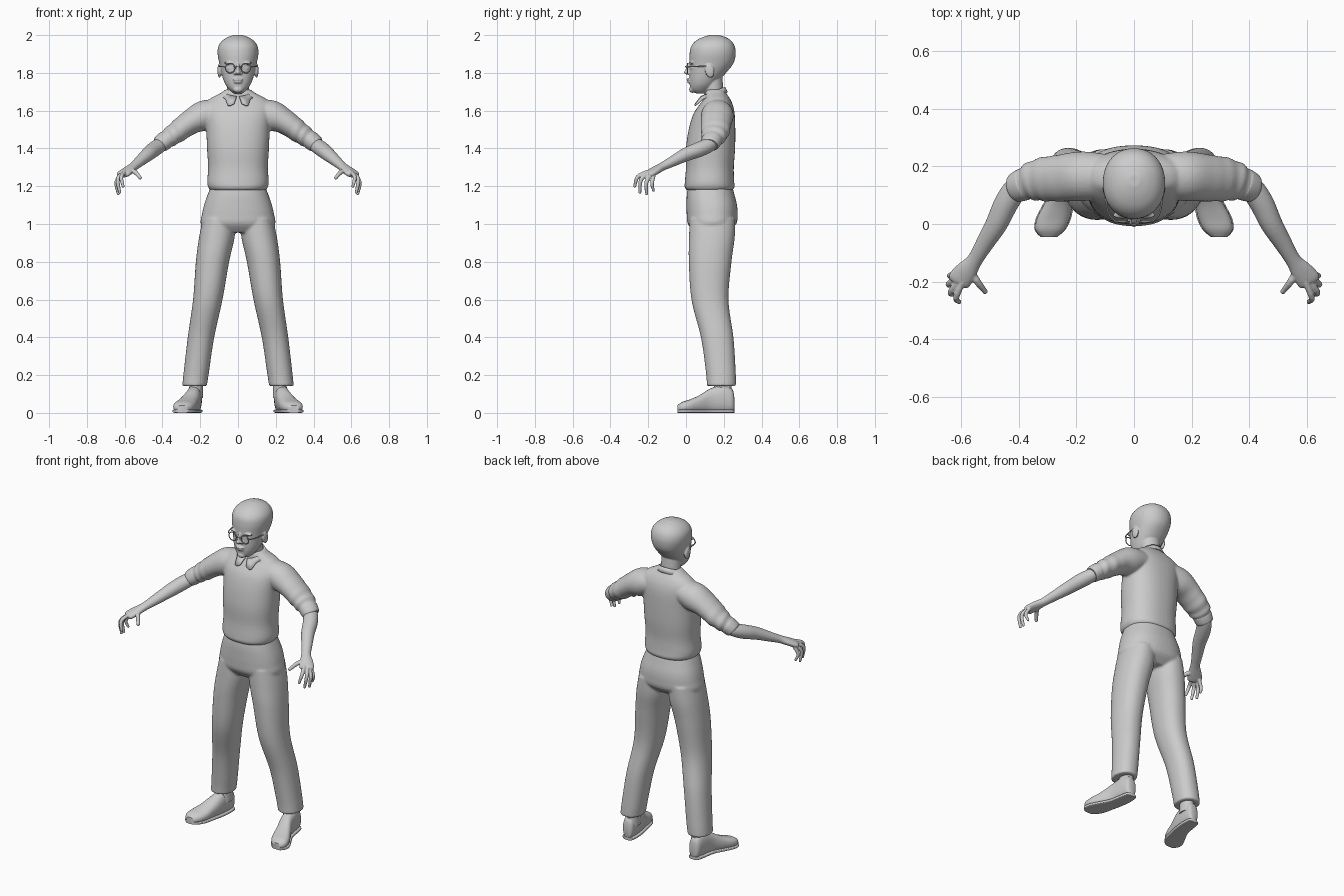
import bpy, bmesh, math
from mathutils import Vector, Matrix

grey = bpy.data.materials.new("plain grey")
grey.diffuse_color = (0.6, 0.6, 0.6, 1)
X, Y, Z = Vector((1, 0, 0)), Vector((0, 1, 0)), Vector((0, 0, 1))


def smooth_rows(rows, k):
    """Catmull-Rom interpolation of station rows."""
    out = []
    for i in range(len(rows) - 1):
        p0, p1, p2, p3 = (rows[max(0, min(len(rows) - 1, i + d))] for d in (-1, 0, 1, 2))
        for s in range(k):
            t = s / k
            out.append([0.5 * (2 * b + (c - a) * t + (2 * a - 5 * b + 4 * c - d) * t * t
                               + (3 * b - a - 3 * c + d) * t ** 3)
                        for a, b, c, d in zip(p0, p1, p2, p3)])
    return out + [list(rows[-1])]


def loft(bm, rows, frame=None, side=1, power=2.0, k=4, n=28, ref=Z, folds=None):
    """Skin through rows (x, y, z, half width, half height)."""
    rows = smooth_rows(rows, k)
    rings = []
    for i, (x, y, z, a, b) in enumerate(rows):
        if frame:
            u, v = frame
        else:
            t = Vector(rows[min(i + 1, len(rows) - 1)][:3]) - Vector(rows[max(i - 1, 0)][:3])
            u = t.cross(ref).normalized()
            v = u.cross(t).normalized()
        ring = []
        for j in range(n):
            ang = 2 * math.pi * j / n
            c, s = math.cos(ang), math.sin(ang)
            f = folds(i / (len(rows) - 1), ang) if folds else 1
            p = (Vector((x, y, z))
                 + u * a * f * math.copysign(abs(c) ** (2 / power), c)
                 + v * b * f * math.copysign(abs(s) ** (2 / power), s))
            ring.append(bm.verts.new((p.x * side, p.y, p.z)))
        rings.append(ring)
    for r, q in zip(rings, rings[1:]):
        for j in range(n):
            bm.faces.new((r[j], r[(j + 1) % n], q[(j + 1) % n], q[j]))
    bm.faces.new(rings[0])
    bm.faces.new(rings[-1])


def ball(bm, loc, size, rx=0.0):
    m = Matrix.Translation(loc) @ Matrix.Rotation(rx, 4, 'X') @ Matrix.Diagonal((*size, 1))
    bmesh.ops.create_uvsphere(bm, u_segments=16, v_segments=10, radius=1, matrix=m)


def finish(name, bm, voxel=None, relax=3):
    bmesh.ops.recalc_face_normals(bm, faces=bm.faces)
    me = bpy.data.meshes.new(name)
    bm.to_mesh(me)
    bm.free()
    me.materials.append(grey)
    ob = bpy.data.objects.new(name, me)
    bpy.context.collection.objects.link(ob)
    bpy.context.view_layer.objects.active = ob
    bpy.ops.object.select_all(action='DESELECT')
    ob.select_set(True)
    bpy.ops.object.shade_smooth_by_angle(angle=math.radians(45))
    if voxel:
        for m in list(ob.modifiers):
            ob.modifiers.remove(m)
        r = ob.modifiers.new("blend", 'REMESH')
        r.mode, r.voxel_size, r.use_smooth_shade = 'VOXEL', voxel, True
        s = ob.modifiers.new("relax", 'SMOOTH')
        s.factor, s.iterations = 0.5, relax
    return ob


def body_rows(table):
    """(z, front y, back y, half width) to loft rows."""
    return [(0, (f + b) / 2, z, w, (b - f) / 2) for z, f, b, w in table]


# sweater: torso and wrinkled short sleeves blended together
bm = bmesh.new()
loft(bm, body_rows([
    (1.178, .005, .245, .145), (1.195, -.007, .257, .158), (1.225, -.006, .255, .163),
    (1.30, .0, .253, .158), (1.40, .0, .26, .164), (1.50, .014, .261, .168),
    (1.58, .038, .258, .176), (1.63, .07, .248, .176), (1.665, .095, .232, .145),
    (1.69, .10, .215, .098), (1.712, .105, .205, .065)]), (X, Y), power=2.3, n=48)


def sleeve_folds(t, ang):
    w = max(0, min(1, (t - .45) * 4))
    return 1 + .055 * w * math.sin(t * 48 + 1.3 * math.sin(ang))


for s in (1, -1):
    loft(bm, [(.08, .165, 1.60, .075, .06), (.175, .166, 1.575, .086, .08),
              (.25, .16, 1.54, .082, .066), (.33, .153, 1.482, .074, .056),
              (.385, .137, 1.443, .055, .046), (.40, .13, 1.432, .05, .042)],
         side=s, k=10, folds=sleeve_folds)
finish("sweater", bm, .007)

# rolled sleeve cuffs
bm = bmesh.new()
for s in (1, -1):
    loft(bm, [(.375, .141, 1.452, .049, .042), (.38, .139, 1.448, .056, .048),
              (.408, .127, 1.425, .052, .046), (.416, .124, 1.418, .045, .04)], side=s)
finish("sleeve_cuffs", bm)

# trousers: hips and two legs
bm = bmesh.new()
loft(bm, body_rows([
    (1.20, .01, .245, .143), (1.15, .004, .258, .163), (1.10, .003, .27, .18),
    (1.05, .004, .273, .191), (1.0, .01, .266, .197), (.955, .045, .22, .16)]),
    (X, Y), power=2.3, n=48)
for s in (1, -1):
    loft(bm, [(.10, .14, 1.03, .085, .12), (.112, .137, .93, .094, .121),
              (.135, .128, .80, .088, .113), (.16, .127, .60, .078, .098),
              (.196, .165, .40, .07, .086), (.22, .184, .22, .067, .079),
              (.23, .188, .142, .065, .077)], (X, Y), side=s, power=2.2, n=40, k=8)
finish("trousers", bm, .007)

# ankles
bm = bmesh.new()
for s in (1, -1):
    loft(bm, [(.222, .195, .08, .038, .05), (.222, .195, .14, .036, .046),
              (.222, .19, .22, .034, .04)], (X, Y), side=s)
finish("ankles", bm)

# shoes and thin soles, toes turned slightly out
shoe = [(.225, .256, .05, .015, .03), (.227, .245, .065, .032, .06), (.23, .20, .074, .039, .074),
        (.24, .13, .065, .042, .064), (.262, .07, .047, .05, .046), (.28, .02, .036, .057, .035),
        (.292, -.02, .03, .05, .028), (.296, -.046, .022, .026, .018)]
for name, rows, p in (("shoes", shoe, 2.4),
                      ("soles", [(x, y, .009, a * 1.07, .009) for x, y, z, a, b in shoe], 5)):
    bm = bmesh.new()
    for s in (1, -1):
        loft(bm, rows, (X, Z), side=s, power=p)
    finish(name, bm)

# forearms with palms, thumbs and curled fingers
digits = [
    ((.575, -.15, 1.28), (.548, -.195, 1.277), (.518, -.234, 1.245), .013),
    ((.595, -.20, 1.277), (.618, -.255, 1.25), (.608, -.271, 1.20), .011),
    ((.61, -.195, 1.27), (.637, -.238, 1.235), (.626, -.244, 1.168), .011),
    ((.62, -.185, 1.262), (.644, -.21, 1.22), (.634, -.208, 1.16), .011),
    ((.62, -.17, 1.257), (.641, -.18, 1.215), (.630, -.172, 1.178), .010)]
bm = bmesh.new()
for s in (1, -1):
    loft(bm, [(.37, .15, 1.45, .034, .034), (.41, .123, 1.42, .041, .038),
              (.445, .07, 1.395, .042, .04), (.478, 0, 1.368, .038, .036),
              (.52, -.07, 1.332, .031, .028), (.553, -.125, 1.304, .027, .022),
              (.583, -.165, 1.282, .038, .021), (.607, -.195, 1.265, .041, .019),
              (.615, -.207, 1.26, .03, .012)], side=s)
    for a, b, c, r in digits:
        loft(bm, [(*a, r, r), (*b, r, r), (*c, r * .7, r * .7)], side=s, n=12, ref=X + Y * .3)
        ball(bm, (c[0] * s, c[1], c[2]), (r * .75,) * 3)
finish("arms_and_hands", bm, .0035, 2)

# head, neck and facial features
bm = bmesh.new()
loft(bm, body_rows([
    (1.692, .05, .10, .026), (1.71, .026, .13, .046), (1.735, .02, .155, .065),
    (1.765, .018, .18, .078), (1.80, .018, .212, .088), (1.85, .018, .251, .099),
    (1.90, .019, .263, .108), (1.94, .027, .258, .104), (1.97, .052, .24, .084),
    (1.99, .09, .208, .053), (2.001, .13, .17, .02)]), (X, Y), power=2.15, n=40)
loft(bm, [(0, .15, 1.63, .06, .05), (0, .148, 1.70, .058, .05), (0, .137, 1.79, .06, .055)], (X, Y))
ball(bm, (0, .014, 1.825), (.010, .016, .03), -.2)
ball(bm, (0, .006, 1.803), (.014, .017, .012))
ball(bm, (0, .018, 1.765), (.027, .015, .008))
ball(bm, (0, .020, 1.752), (.024, .014, .008))
ball(bm, (0, .034, 1.712), (.026, .018, .018))
for s in (1, -1):
    ball(bm, (.015 * s, .016, 1.799), (.009, .012, .009))
    ball(bm, (.042 * s, .031, 1.852), (.032, .012, .008))
    ball(bm, (.04 * s, .038, 1.825), (.018, .012, .010))
    ball(bm, (.098 * s, .125, 1.812), (.011, .025, .038), .2)
finish("head", bm, .004, 2)

# round spectacles
bm = bmesh.new()
for s in (1, -1):
    loft(bm, [(.042 + .025 * math.cos(i * math.pi / 12), .008, 1.825 + .025 * math.sin(i * math.pi / 12),
               .003, .003) for i in range(25)], side=s, k=1, n=8, ref=Y)
    loft(bm, [(.066, .010, 1.832, .003, .003), (.09, .04, 1.834, .003, .003),
              (.102, .12, 1.836, .003, .003)], side=s, n=8)
loft(bm, [(-.018, .005, 1.83, .003, .003), (0, -.004, 1.834, .003, .003),
          (.018, .005, 1.83, .003, .003)], n=8)
finish("spectacles", bm)

# shirt collar folded over the neckline, with two front points
bm = bmesh.new()
N = 36
prev = None
for i in range(N + 1):
    a = math.radians(6) + math.radians(348) * i / N
    back = (1 - math.cos(a)) / 2
    tip = max(0, 1 - abs(min(a, 2 * math.pi - a) - .35) / .5)
    sx, cy = math.sin(a), math.cos(a)
    top = bm.verts.new((.064 * sx, .143 - .062 * cy, 1.675 + .05 * back))
    low = bm.verts.new((.086 * sx + .022 * tip * math.copysign(1, sx), .14 - .078 * cy - .022 * tip,
                        1.655 + .04 * back - .035 * tip))
    if prev:
        bm.faces.new((prev[0], top, low, prev[1]))
    prev = (top, low)
collar = finish("collar", bm)
sol = collar.modifiers.new("thickness", 'SOLIDIFY')
sol.thickness, sol.offset = .007, 0
